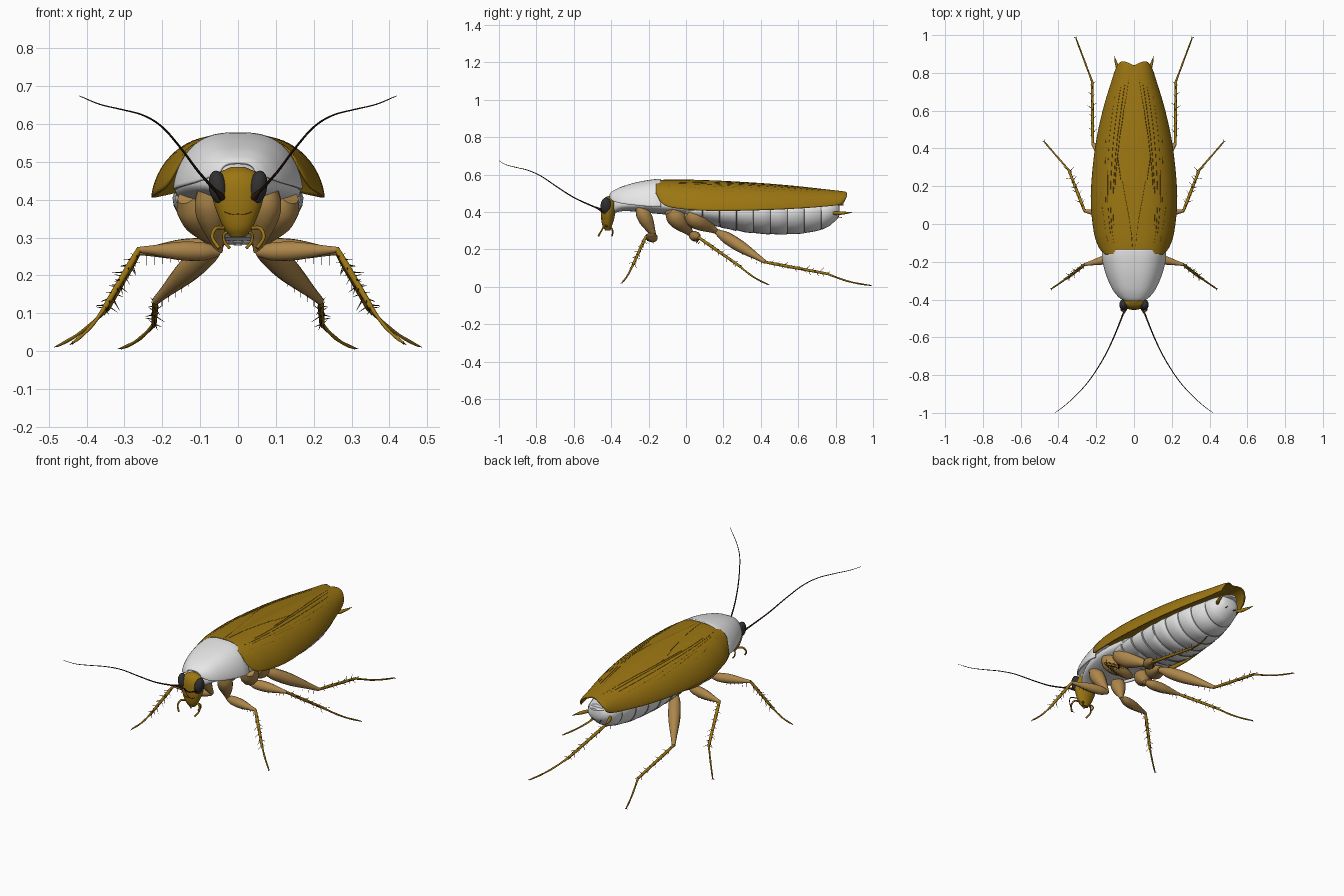
import bpy, bmesh, math, random
from mathutils import Vector

random.seed(4)
cube = bpy.data.objects.get("Cube")
if cube:
    bpy.data.objects.remove(cube, do_unlink=True)


def material(name, col):
    m = bpy.data.materials.new(name)
    m.use_nodes = True
    m.diffuse_color = (*col, 1)
    m.node_tree.nodes["Principled BSDF"].inputs["Base Color"].default_value = (*col, 1)
    return m


OLIVE = material("olive brown", (0.33, 0.18, 0.006))
TAN = material("tan", (0.42, 0.24, 0.07))
WHITE = material("pale shell", (0.8, 0.8, 0.8))
BLACK = material("eye black", (0.03, 0.03, 0.03))
DARK = material("dark brown", (0.035, 0.012, 0.006))
VEIN = material("vein brown", (0.10, 0.055, 0.004))
SEAM = material("seam grey", (0.25, 0.25, 0.25))


def finish(bm, name, mats, mirror=False, thick=0, angle=50):
    bmesh.ops.recalc_face_normals(bm, faces=bm.faces)
    me = bpy.data.meshes.new(name)
    bm.to_mesh(me)
    bm.free()
    for m in mats:
        me.materials.append(m)
    ob = bpy.data.objects.new(name, me)
    bpy.context.collection.objects.link(ob)
    bpy.ops.object.select_all(action='DESELECT')
    ob.select_set(True)
    bpy.context.view_layer.objects.active = ob
    bpy.ops.object.shade_smooth_by_angle(angle=math.radians(angle))
    if thick:
        s = ob.modifiers.new("thickness", 'SOLIDIFY')
        s.thickness, s.offset = thick, 0
    if mirror:
        ob.modifiers.new("mirror", 'MIRROR').use_clip = False
    return ob


def skin(bm, rings, closed=True, cap=True, rule=None):
    """Bridge successive rings of points with quads."""
    vs = [[bm.verts.new(p) for p in r] for r in rings]
    n = len(rings[0])
    for i in range(len(vs) - 1):
        for j in range(n if closed else n - 1):
            k = (j + 1) % n
            f = bm.faces.new((vs[i][j], vs[i][k], vs[i + 1][k], vs[i + 1][j]))
            f.material_index = rule(i) if rule else 0
    if cap and closed:
        bm.faces.new(vs[0])
        bm.faces.new(vs[-1])


def smooth(pts, steps=6):
    """Catmull-Rom interpolation of equal-length tuples."""
    P = [Vector(p) for p in pts]
    P = [2 * P[0] - P[1]] + P + [2 * P[-1] - P[-2]]
    out = []
    for a, b, c, d in zip(P, P[1:], P[2:], P[3:]):
        for s in range(steps):
            t = s / steps
            out.append(0.5 * (2 * b + (c - a) * t + (2 * a - 5 * b + 4 * c - d) * t * t
                              + (3 * b - a - 3 * c + d) * t ** 3))
    return out + [P[-2]]


def tube(bm, pts, sides=10, steps=5):
    """Round tube through (x, y, z, radius) points."""
    S = smooth(pts, steps) if steps > 1 else [Vector(p) for p in pts]
    C = [Vector(p[:3]) for p in S]
    ref, rings = Vector((0.31, 0.2, 0.93)), []
    for i, c in enumerate(C):
        t = (C[min(i + 1, len(C) - 1)] - C[max(i - 1, 0)]).normalized()
        u = (ref - t * ref.dot(t)).normalized()
        v, r, ref = t.cross(u), max(S[i][3], 0.0003), u
        rings.append([c + r * (u * math.cos(a) + v * math.sin(a))
                      for a in (2 * math.pi * k / sides for k in range(sides))])
    skin(bm, rings)


def make_tube(name, pts, mat, sides=10, mirror=True):
    bm = bmesh.new()
    tube(bm, pts, sides)
    return finish(bm, name, [mat], mirror)


def arch(s, u):
    """Point at fraction u across a domed shell station (y, half width, top z, edge z)."""
    y, w, top, edge = s
    return Vector((w * u, y, edge + (top - edge) * max(0, 1 - abs(u) ** 3) ** 0.625))


def ellipse(cx, cy, cz, w, up, down, n=32):
    """Ring in the xz plane with separate upper and lower heights."""
    return [(cx + w * math.cos(a), cy, cz + (up if math.sin(a) > 0 else down) * math.sin(a))
            for a in (2 * math.pi * k / n for k in range(n))]


# Wings: a domed shell for each side, with rounded tip lobes
wing = smooth([(-0.16, 0.150, 0.564, 0.50), (-0.12, 0.185, 0.569, 0.44), (-0.03, 0.212, 0.570, 0.417),
               (0.15, 0.226, 0.566, 0.406), (0.40, 0.204, 0.552, 0.410), (0.60, 0.163, 0.535, 0.419),
               (0.76, 0.115, 0.517, 0.431), (0.82, 0.094, 0.510, 0.440), (0.838, 0.078, 0.507, 0.450)])
bm = bmesh.new()
rows = []
for s in wing:
    row = [arch(s, math.sin(math.pi / 2 * k / 16)) for k in range(17)]
    for k, p in enumerate(row):
        p.y += 0.022 * math.sin(math.pi * k / 16) * max(0, (s[0] - 0.7) / 0.138)
    rows.append(row)
skin(bm, rows, closed=False)
finish(bm, "wing", [OLIVE], mirror=True, thick=0.006)


# Wing veins lying on the shell
def on_wing(y, u):
    s = min(wing, key=lambda q: abs(q[0] - y))
    return (*(arch(s, u) + Vector((0, 0, 0.0025))), 0.0013)


bm = bmesh.new()
for y0, u0, y1, u1 in [(-0.1, .55, .8, .55), (-0.05, .6, .72, .72), (.1, .66, .62, .84), (.0, .5, .8, .38),
                       (.2, .45, .8, .22), (-0.1, .7, .45, .92), (-0.12, .05, .35, .42)]:
    tube(bm, [on_wing(y0 + (y1 - y0) * t, u0 + (u1 - u0) * t ** 1.5)
              for t in (k / 14 for k in range(15))], 4, 1)
finish(bm, "wing_veins", [VEIN], mirror=True)

# Pronotum shield
bm = bmesh.new()
shield = smooth([(-0.405, 0.045, 0.497, 0.475), (-0.385, 0.078, 0.512, 0.458), (-0.34, 0.113, 0.533, 0.445),
                 (-0.26, 0.147, 0.556, 0.435), (-0.18, 0.166, 0.570, 0.428), (-0.135, 0.163, 0.574, 0.428)])
skin(bm, [[arch(s, math.sin(math.pi / 2 * k / 16)) for k in range(-16, 17)] for s in shield], closed=False)
finish(bm, "pronotum_shield", [WHITE], thick=0.008)

# Thorax and neck
bm = bmesh.new()
skin(bm, [ellipse(0, *s) for s in smooth([
    (-0.40, 0.43, 0.035, 0.04, 0.04), (-0.33, 0.44, 0.085, 0.06, 0.035), (-0.2, 0.44, 0.135, 0.08, 0.045),
    (-0.05, 0.43, 0.165, 0.07, 0.05), (0.1, 0.42, 0.165, 0.06, 0.06)])])
finish(bm, "thorax", [WHITE])

# Abdomen: overlapping segments with a narrow dark seam at each step
outline = smooth([(0.0, 0.155, 0.035), (0.15, 0.172, 0.08), (0.35, 0.170, 0.118), (0.55, 0.147, 0.126),
                  (0.70, 0.110, 0.108), (0.78, 0.083, 0.075), (0.815, 0.055, 0.035)], 8)


def girth(y):
    return min(outline, key=lambda q: abs(q[0] - y))


rings, seg = [], 9
for i in range(seg):
    for f, k in ((0.0, 0.965), (0.05, 0.975), (0.5, 0.995), (0.95, 1.0)):
        y = 0.815 * (i + f) / seg
        _, w, d = girth(y)
        rings.append(ellipse(0, y, 0.405, w * k, 0.055, d * k))
_, w, d = outline[-1]
rings.append(ellipse(0, 0.82, 0.405, w * 0.6, 0.03, d * 0.6))
bm = bmesh.new()
skin(bm, rings, rule=lambda i: 1 if i % 4 == 3 and i < 34 else 0)
finish(bm, "abdomen", [WHITE, SEAM])

# Tail plate, cerci and styli
bm = bmesh.new()
skin(bm, [ellipse(0, y, z, w, 0.006, 0.006, 16) for y, z, w in
          [(0.70, 0.44, 0.085), (0.78, 0.44, 0.065), (0.82, 0.44, 0.045), (0.842, 0.442, 0.02)]])
finish(bm, "tail_plate", [WHITE])
make_tube("cercus", [(0.055, 0.77, 0.395, .006), (0.08, 0.81, 0.394, .010), (0.094, 0.85, 0.395, .007),
                     (0.104, 0.888, 0.398, .001)], OLIVE)
make_tube("stylus", [(0.025, 0.80, 0.375, .004), (0.03, 0.835, 0.37, .001)], VEIN, 6)

# Head: rings stacked in z, flattened front to back
bm = bmesh.new()
head = smooth([(0.302, 0.020, -0.418, 0.014), (0.325, 0.037, -0.421, 0.025), (0.36, 0.053, -0.419, 0.034),
               (0.40, 0.066, -0.416, 0.039), (0.44, 0.067, -0.413, 0.039), (0.47, 0.050, -0.409, 0.031),
               (0.487, 0.018, -0.405, 0.012)])
skin(bm, [[(w * math.cos(a), y + d * math.sin(a), z) for a in (2 * math.pi * k / 24 for k in range(24))]
          for z, w, y, d in head])
finish(bm, "head", [OLIVE])

# Compound eyes
bm = bmesh.new()
bmesh.ops.create_uvsphere(bm, u_segments=20, v_segments=14, radius=1)
for v in bm.verts:
    x, y, z = v.co
    v.co = (0.052 + 0.025 * x + 0.006 * z, -0.427 + 0.030 * y, 0.432 + 0.045 * z)
finish(bm, "eye", [BLACK], mirror=True)

# Mouthparts and face seam
make_tube("long_palp", [(0.03, -0.42, 0.325, .005), (0.058, -0.437, 0.325, .005), (0.068, -0.452, 0.30, .0045),
                        (0.05, -0.468, 0.272, .005)], OLIVE, 8)
make_tube("short_palp", [(0.018, -0.405, 0.315, .004), (0.036, -0.395, 0.31, .004), (0.036, -0.392, 0.29, .004),
                         (0.022, -0.395, 0.272, .004)], OLIVE, 8)
make_tube("face_seam", [(0.0, -0.4535, 0.362, .0012), (0.02, -0.451, 0.362, .0012),
                        (0.036, -0.445, 0.368, .0012)], VEIN, 4)

# Antennae
make_tube("antenna_base", [(0.042, -0.445, 0.405, .009), (0.050, -0.462, 0.415, .007),
                           (0.062, -0.485, 0.427, .004)], DARK, 8)
make_tube("antenna", [(0.058, -0.478, 0.422, .0042), (0.105, -0.595, 0.475, .0034), (0.15, -0.69, 0.535, .003),
                      (0.20, -0.775, 0.592, .0026), (0.25, -0.845, 0.623, .0022), (0.31, -0.91, 0.639, .0019),
                      (0.365, -0.96, 0.652, .0016), (0.418, -1.0, 0.674, .001)], DARK, 6)


# Legs: coxa, femur, spiny tibia, thin jointed foot
def leg(name, root, hip, knee, ankle, toe, coxa_r, femur_r):
    root, hip, knee, ankle, toe = map(Vector, (root, hip, knee, ankle, toe))

    def limb(part, a, b, radii, mat, sag=0.0):
        n = len(radii) - 1
        make_tube(f"{name}_{part}", [(*(a.lerp(b, i / n) + Vector((0, 0, -sag * math.sin(math.pi * i / n)))), r)
                                     for i, r in enumerate(radii)], mat, 12)

    limb("coxa", root, hip, [coxa_r * k for k in (.55, .95, 1, .8, .5, .25)], TAN)
    limb("femur", hip, knee, [femur_r * k for k in (.45, .9, 1, .95, .75, .5, .3)], TAN)
    limb("tibia", knee.lerp(ankle, -0.02), ankle, [.007, .0085, .008, .0075, .007], OLIVE)
    limb("foot", ankle, toe, [.0065, .0045, .005, .004, .0045, .003], OLIVE, 0.010)
    # Spines around the tibia, small ones under the femur, claws on the toe
    bm = bmesh.new()
    axis = (ankle - knee).normalized()
    side = axis.orthogonal().normalized()
    for i in range(22):
        p = knee.lerp(ankle, 0.08 + 0.92 * i / 21)
        a = i * 2.4 + random.uniform(-.4, .4)
        d = side * math.cos(a) + axis.cross(side) * math.sin(a) + axis * 0.7
        q = p + d.normalized() * random.uniform(.024, .038)
        tube(bm, [(*p, .0024), (*q, .0004)], 4, 1)
    for i in range(7):
        p = hip.lerp(knee, 0.3 + 0.1 * i)
        tube(bm, [(*p, .002), (*(p + Vector((0, 0.006, -femur_r - 0.009))), .0004)], 4, 1)
    for s in (-1, 1):
        d = (toe - ankle).normalized()
        q = toe + d * 0.008 + Vector((-d.y, d.x, 0)) * 0.008 * s
        tube(bm, [(*toe, .0025), (*q, .0005)], 4, 1)
    finish(bm, name + "_spines", [DARK], mirror=True)


leg("front_leg", (0.085, -0.25, 0.43), (0.05, -0.165, 0.262), (0.262, -0.215, 0.268),
    (0.352, -0.285, 0.115), (0.437, -0.343, 0.022), 0.040, 0.026)
leg("middle_leg", (0.135, -0.09, 0.41), (0.05, 0.035, 0.275), (0.262, 0.070, 0.262),
    (0.345, 0.285, 0.112), (0.476, 0.436, 0.014), 0.050, 0.028)
leg("hind_leg", (0.13, 0.0, 0.395), (0.045, 0.165, 0.295), (0.218, 0.425, 0.132),
    (0.222, 0.755, 0.070), (0.308, 0.985, 0.008), 0.052, 0.033)
